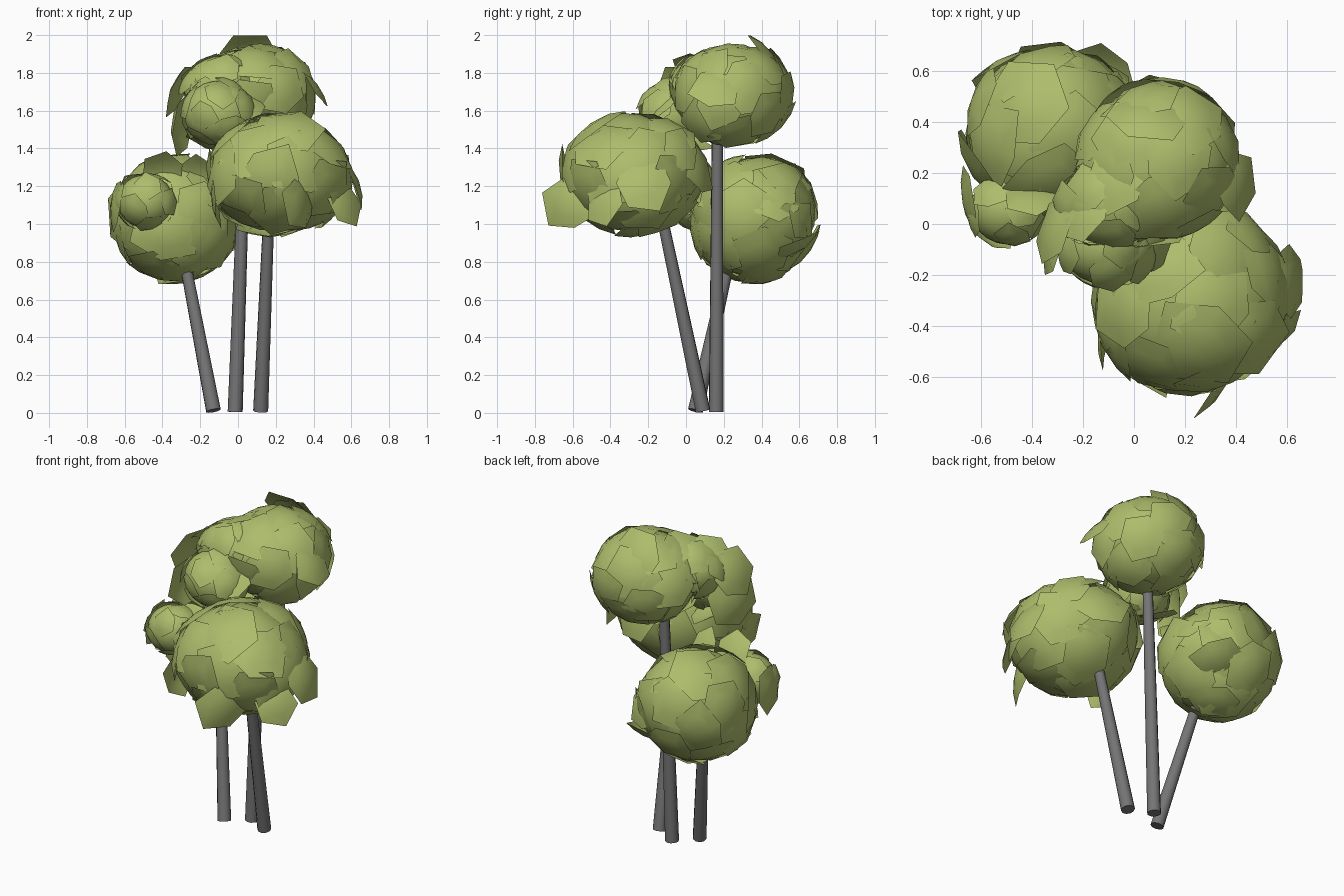
import bpy, bmesh, math, random
from mathutils import Vector

random.seed(4)
if "Cube" in bpy.data.objects:
    bpy.data.objects.remove(bpy.data.objects["Cube"], do_unlink=True)


def material(name, rgb):
    m = bpy.data.materials.new(name)
    m.use_nodes = True
    m.diffuse_color = (*rgb, 1)
    m.node_tree.nodes["Principled BSDF"].inputs["Base Color"].default_value = (*rgb, 1)
    return m


LEAF = material("leaf green", (0.42, 0.51, 0.15))
BARK = material("bark grey", (0.18, 0.175, 0.18))


def finish(bm, name, mat, angle):
    mesh = bpy.data.meshes.new(name)
    bm.to_mesh(mesh)
    bm.free()
    mesh.materials.append(mat)
    ob = bpy.data.objects.new(name, mesh)
    bpy.context.collection.objects.link(ob)
    bpy.ops.object.select_all(action="DESELECT")
    ob.select_set(True)
    bpy.context.view_layer.objects.active = ob
    bpy.ops.object.shade_smooth_by_angle(angle=math.radians(angle))


def leaf(bm, pos, normal, size, curve):
    """Domed patch with six ragged corners, facing along normal."""
    turn = Vector(normal).to_track_quat("Z", "Y")
    spin = random.uniform(0, math.tau)
    stretch = [random.uniform(0.8, 1.2) for _ in range(6)]

    def point(r, a):
        t = r / curve
        flat = curve * math.sin(t)
        local = Vector((flat * math.cos(a), flat * math.sin(a), curve * (math.cos(t) - 1)))
        return bm.verts.new(Vector(pos) + turn @ local)

    mid = point(0, 0)
    rings = [[point(size * k * stretch[i], spin + i * math.tau / 6) for i in range(6)]
             for k in (0.55, 1)]
    for i in range(6):
        j = (i + 1) % 6
        bm.faces.new((mid, rings[0][i], rings[0][j]))
        bm.faces.new((rings[0][i], rings[1][i], rings[1][j], rings[0][j]))


def clump(bm, centre, radii, count, tilt=0.14):
    """Rounded mass of overlapping leaves around a closed core."""
    centre, radii = Vector(centre), Vector(radii)
    core = bmesh.ops.create_icosphere(bm, subdivisions=3, radius=0.94)["verts"]
    for v in core:
        v.co = centre + v.co * radii
    mean = sum(radii) / 3
    for i in range(count):
        z = 1 - 2 * (i + 0.5) / count
        a = i * math.pi * (3 - math.sqrt(5))
        s = math.sqrt(1 - z * z)
        d = Vector((s * math.cos(a), s * math.sin(a), z))
        n = Vector([d[k] / radii[k] for k in range(3)]).normalized()
        n += Vector([random.uniform(-tilt, tilt) for _ in range(3)])
        leaf(bm, centre + d * radii * random.uniform(0.99, 1.03), n,
             mean * random.uniform(0.48, 0.6), mean * 1.08)


def crown(name, masses, flares):
    bm = bmesh.new()
    for centre, radii, count in masses:
        clump(bm, centre, radii, count)
    for pos, normal, size in flares:
        leaf(bm, pos, normal, size, 0.35)
    finish(bm, name, LEAF, 60)


# Three crowns: rounded masses plus loose leaves that stand out from them
crown("low_crown",
      [((-0.33, 0.36, 1.03), (0.34, 0.34, 0.33), 26),
       ((-0.49, 0.06, 1.12), (0.16, 0.15, 0.15), 11)],
      [((-0.12, 0.6, 0.86), (0.2, 0.5, -0.8), 0.15),
       ((-0.12, 0.62, 1.04), (0.4, 1, 0.3), 0.15),
       ((-0.67, 0.08, 1.1), (-1, -0.2, 0.1), 0.14),
       ((-0.43, 0.2, 0.74), (-0.2, -0.35, -0.9), 0.16),
       ((-0.25, 0.42, 0.7), (0.3, 0.2, -1), 0.15),
       ((-0.4, 0.12, 1.29), (0, 0.8, 0.5), 0.12),
       ((-0.2, 0.13, 1.28), (0.3, 0.8, 0.5), 0.12),
       ((-0.14, 0.1, 0.95), (0.6, -0.8, -0.2), 0.15)])

crown("front_crown",
      [((0.22, -0.28, 1.265), (0.38, 0.38, 0.32), 28)],
      [((0.64, -0.23, 1.23), (1, 0, 0.4), 0.18),
       ((0.36, -0.63, 1.12), (1, -0.5, 0.1), 0.17),
       ((0.57, -0.45, 1.13), (0.7, -0.7, 0.4), 0.14),
       ((-0.14, -0.42, 1.12), (-1, 0.1, -0.1), 0.15),
       ((0.47, -0.02, 1.4), (0.7, 0.6, 0.4), 0.14)])

crown("top_crown",
      [((0.1, 0.25, 1.68), (0.31, 0.32, 0.27), 24),
       ((-0.09, 0.08, 1.72), (0.21, 0.18, 0.18), 12),
       ((-0.1, -0.08, 1.59), (0.2, 0.17, 0.18), 14)],
      [((-0.34, -0.03, 1.52), (-1, 0.3, 0.1), 0.17),
       ((-0.34, 0.0, 1.72), (-0.9, 0.3, 0.4), 0.15),
       ((-0.22, 0.06, 1.84), (-0.6, 0.3, 0.8), 0.14),
       ((-0.08, 0.18, 1.9), (-0.3, 0.2, 0.9), 0.14),
       ((0.05, 0.46, 1.9), (0, 0.8, 0.55), 0.165),
       ((0.42, 0.16, 1.74), (0.8, 0, 0.6), 0.15),
       ((0.04, -0.13, 1.65), (0.3, -0.6, 0.7), 0.12),
       ((-0.17, -0.02, 1.42), (-0.3, -0.3, -0.8), 0.15)])


def trunk(name, base, top):
    base, top = Vector(base), Vector(top)
    axis = top - base
    bm = bmesh.new()
    bmesh.ops.create_cone(bm, cap_ends=True, segments=10, radius1=0.04,
                          radius2=0.029, depth=axis.length)
    turn = axis.to_track_quat("Z", "Y")
    for v in bm.verts:
        v.co = (base + top) / 2 + turn @ v.co
    finish(bm, name, BARK, 40)


# Leaning trunks, each ending inside its crown
trunk("low_trunk", (-0.13, 0.05, 0.012), (-0.3, 0.25, 0.9))
trunk("front_trunk", (0.12, 0.09, 0.01), (0.165, -0.14, 1.1))
trunk("top_trunk", (-0.015, 0.16, 0.005), (0.04, 0.166, 1.55))
